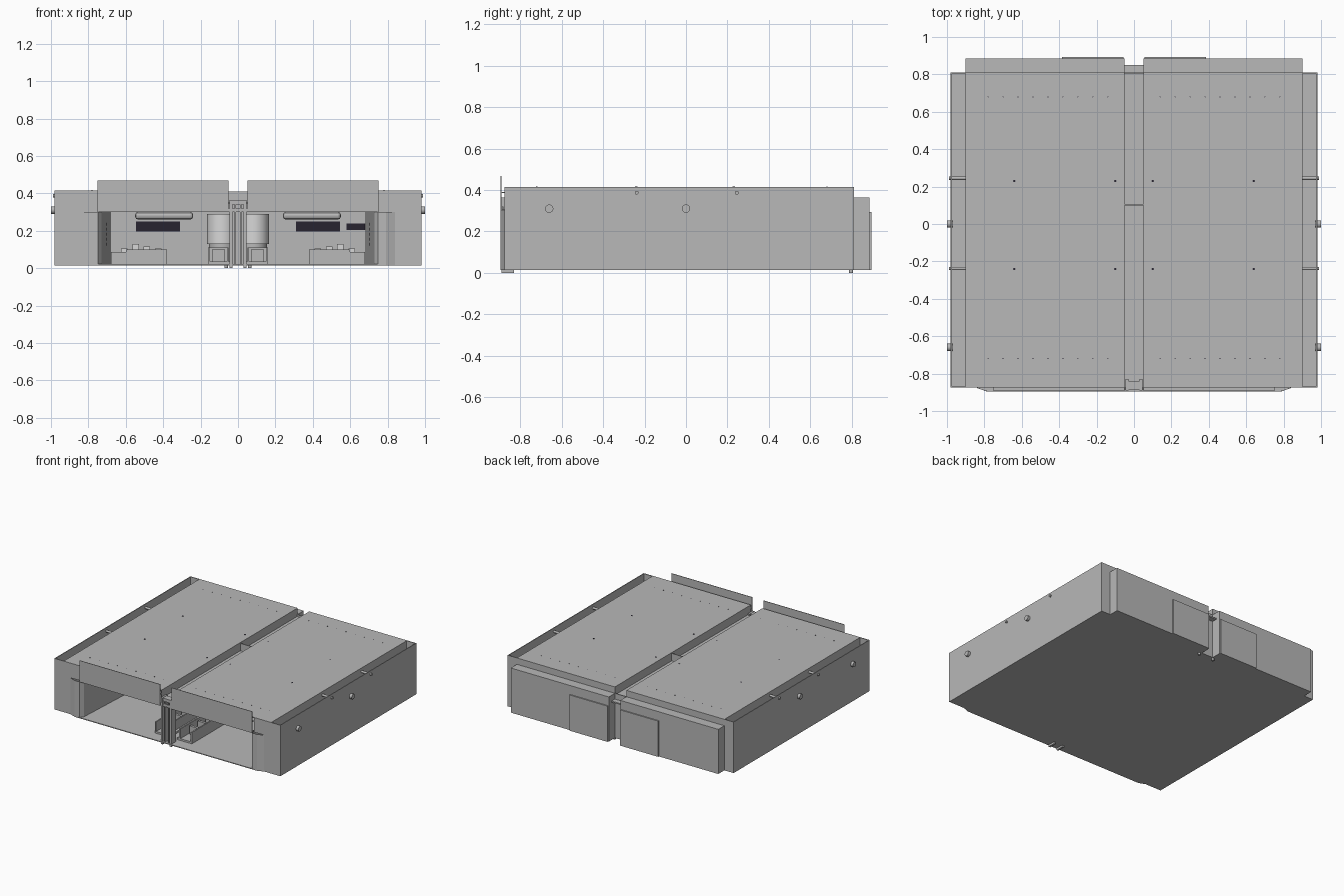
import bpy, bmesh, math
from mathutils import Matrix, Vector

cube = bpy.data.objects.get("Cube")
if cube:
    bpy.data.objects.remove(cube, do_unlink=True)


def material(name, r, g, b):
    m = bpy.data.materials.new(name)
    m.use_nodes = True
    m.diffuse_color = (r, g, b, 1)
    m.node_tree.nodes["Principled BSDF"].inputs["Base Color"].default_value = (r, g, b, 1)
    return m


STEEL = material("sheet_steel_grey", 0.48, 0.48, 0.48)
PALE = material("pale_motor_grey", 0.68, 0.68, 0.68)
DARK = material("dark_vent", 0.02, 0.017, 0.03)

BASE, TOP, STEP, SILL = 0.015, 0.415, 0.365, 0.30
FRONT, BACK, REAR = -0.875, 0.81, 0.885
SIDE, INNER, GROOVE = 0.98, 0.90, 0.05
T = 0.006


def finish(name, bm, mat, mirror):
    bmesh.ops.recalc_face_normals(bm, faces=bm.faces)
    me = bpy.data.meshes.new(name)
    bm.to_mesh(me)
    bm.free()
    me.materials.append(mat)
    ob = bpy.data.objects.new(name, me)
    bpy.context.collection.objects.link(ob)
    if mirror:
        ob.modifiers.new("Mirror", 'MIRROR').use_axis[0] = True
    return ob


def add_box(bm, x, y, z):
    size = Matrix.Diagonal((x[1] - x[0], y[1] - y[0], z[1] - z[0], 1))
    mid = Matrix.Translation((sum(x) / 2, sum(y) / 2, sum(z) / 2))
    bmesh.ops.create_cube(bm, size=1, matrix=mid @ size)


def box(name, x, y, z, mat=STEEL, mirror=True):
    bm = bmesh.new()
    add_box(bm, x, y, z)
    return finish(name, bm, mat, mirror)


def boxes(name, parts, mat=STEEL, mirror=True):
    bm = bmesh.new()
    for p in parts:
        add_box(bm, *p)
    return finish(name, bm, mat, mirror)


def cylinders(name, centres, r, depth, axis, mat=STEEL, mirror=True, sides=20):
    bm = bmesh.new()
    turn = Vector((0, 0, 1)).rotation_difference(Vector(axis)).to_matrix().to_4x4()
    for c in centres:
        bmesh.ops.create_cone(bm, cap_ends=True, segments=sides, radius1=r, radius2=r,
                              depth=depth, matrix=Matrix.Translation(c) @ turn)
    ob = finish(name, bm, mat, mirror)
    for p in ob.data.polygons:
        p.use_smooth = len(p.vertices) == 4
    return ob


def prism(name, points, z, mat=STEEL, mirror=False):
    bm = bmesh.new()
    f = bm.faces.new([bm.verts.new((x, y, z[0])) for x, y in points])
    ext = bmesh.ops.extrude_face_region(bm, geom=[f])["geom"]
    bmesh.ops.translate(bm, vec=(0, 0, z[1] - z[0]),
                        verts=[v for v in ext if isinstance(v, bmesh.types.BMVert)])
    return finish(name, bm, mat, mirror)


def bent_sheet(name, points, z, mat=STEEL):
    bm = bmesh.new()
    cols = [[bm.verts.new((x, y, h)) for h in z] for x, y in points]
    for a, b in zip(cols, cols[1:]):
        bm.faces.new((a[0], b[0], b[1], a[1]))
    ob = finish(name, bm, mat, True)
    solid = ob.modifiers.new("Solidify", 'SOLIDIFY')
    solid.thickness = 0.003
    solid.offset = 0
    return ob


# Floor pan with chamfered front corners
half = [(0.79, -0.895), (0.84, FRONT), (SIDE, FRONT), (SIDE, BACK)]
prism("floor_pan", half + [(-x, y) for x, y in reversed(half)], (BASE, BASE + T))

# Outer walls
box("side_wall", (SIDE - T, SIDE), (FRONT, BACK), (BASE, TOP))
boxes("front_corner_wall", [((0.84, SIDE), (FRONT, FRONT + T), (BASE, TOP)),
                            ((0.75, 0.84), (FRONT, FRONT + T), (SILL, TOP))])
box("back_wall", (-SIDE, SIDE), (BACK - T, BACK), (BASE, STEP), mirror=False)
box("back_corner_wall", (INNER, SIDE), (BACK - T, BACK), (STEP, TOP))

# Raised lids with folded edges, groove between and channels beside
boxes("lid_panel", [((GROOVE, INNER), (FRONT, BACK), (TOP - T, TOP)),
                    ((GROOVE, GROOVE + T), (FRONT, BACK), (SILL, TOP)),
                    ((INNER - T, INNER), (FRONT, BACK), (SILL, TOP)),
                    ((GROOVE, INNER), (BACK - T, BACK), (STEP, TOP))])
box("groove_floor", (-GROOVE, GROOVE), (FRONT, BACK), (STEP - 0.02, STEP - 0.014), mirror=False)
box("side_channel_floor", (INNER, SIDE - T), (FRONT, BACK), (SILL, SILL + T))

# Rear step boxes and their cover plates
box("rear_step", (GROOVE, INNER), (BACK, REAR), (BASE, STEP))
box("rear_cover_plate", (GROOVE + 0.005, 0.385), (REAR, 0.894), (BASE, 0.295))
box("rear_groove_bracket", (-GROOVE, GROOVE), (BACK, 0.85), (0.31, 0.32), mirror=False)

# Front lips standing above the lids
box("front_lip", (GROOVE, 0.75), (-0.895, -0.891), (SILL, 0.468))
boxes("front_lip_fold", [((GROOVE, 0.75), (-0.891, FRONT), (SILL, SILL + T)),
                         ((GROOVE, 0.75), (-0.891, FRONT), (0.385, 0.391))])
box("front_beam", (-0.13, 0.13), (-0.888, -0.88), (0.30, 0.32), mirror=False)

# Opening frame and tapered inner walls
bent_sheet("opening_frame", [(0.84, FRONT), (0.79, -0.893), (0.75, -0.893),
                             (0.73, -0.865), (0.68, 0.1)], (BASE, SILL))
box("compartment_wall", (-0.68, 0.68), (0.1, 0.1 + T), (BASE, TOP - T), mirror=False)
boxes("inner_wall_slots", [((0.700, 0.704), (-0.36, -0.31), (z, z + 0.014))
                           for z in [0.12 + 0.027 * i for i in range(5)]], DARK)

# Dark vents on the compartment wall
box("wide_vent", (0.31, 0.545), (0.092, 0.1), (0.195, 0.25), DARK)
box("small_vent", (0.58, 0.68), (0.092, 0.1), (0.205, 0.24), DARK, mirror=False)

# Hanging trays beneath the lids
tray = box("hanging_tray", (0.24, 0.55), (-0.25, 0.08), (0.26, SILL))
bev = tray.modifiers.new("Bevel", 'BEVEL')
bev.width = 0.015
bev.segments = 2

# Circuit trays with small components
boxes("circuit_tray", [((0.38, 0.68), (-0.2, 0.06), (BASE, 0.085)),
                       ((0.38, 0.60), (-0.2, -0.19), (0.085, 0.1)),
                       ((0.65, 0.67), (-0.205, -0.2), (0.04, 0.075))])
boxes("circuit_components", [((0.41 + 0.06 * i, 0.445 + 0.06 * i), (-0.15, -0.05),
                              (0.085, 0.105 + 0.012 * (i % 3))) for i in range(4)], PALE)

# Central drive box, motors and guide rails
boxes("drive_box", [((0.03, 0.16), (-0.8, -0.25), (BASE, 0.035)),
                    ((0.15, 0.16), (-0.8, -0.25), (BASE, 0.11)),
                    ((0.05, 0.06), (-0.8, -0.25), (BASE, 0.11)),
                    ((0.05, 0.16), (-0.256, -0.25), (BASE, 0.11))])
boxes("drive_ribs", [((0.07, 0.14), (y, y + 0.02), (0.035, 0.1))
                     for y in [-0.7 + 0.1 * i for i in range(5)]])
cylinders("drive_motor", [(0.085, -0.12, 0.21)], 0.08, 0.16, (0, 0, 1), PALE, sides=32)
cylinders("motor_base", [(0.085, -0.12, 0.075)], 0.07, 0.11, (0, 0, 1), sides=32)

# Centre post at the front
boxes("centre_post", [((0.03, 0.045), (-0.89, -0.83), (0.0, STEP)),
                      ((0.012, 0.018), (-0.885, -0.85), (BASE, 0.34))])
box("post_cap", (-0.04, 0.04), (-0.888, -0.84), (0.34, STEP - 0.002), mirror=False)
box("post_back", (-0.03, 0.03), (-0.845, -0.84), (BASE, 0.34), mirror=False)

# Feet, side bolts and channel pins
cylinders("rear_foot", [(0.063, 0.797, 0.009)], 0.01, 0.018, (0, 0, 1))
cylinders("side_bolt", [(0.985, 0.0, 0.31), (0.985, -0.66, 0.31)], 0.02, 0.03, (1, 0, 0))
cylinders("channel_pin", [(0.943, 0.245, 0.387), (0.943, -0.238, 0.387)], 0.009, 0.094, (1, 0, 0))

# Screw holes as thin discs on the lids
cylinders("lid_holes", [(x, y, TOP) for x in (0.10, 0.64) for y in (-0.24, 0.23)],
          0.006, 0.003, (0, 0, 1), DARK, sides=10)
cylinders("lid_hole_rows", [(0.14 + 0.08 * i, y, TOP) for i in range(9) for y in (-0.72, 0.68)],
          0.003, 0.003, (0, 0, 1), DARK, sides=8)
